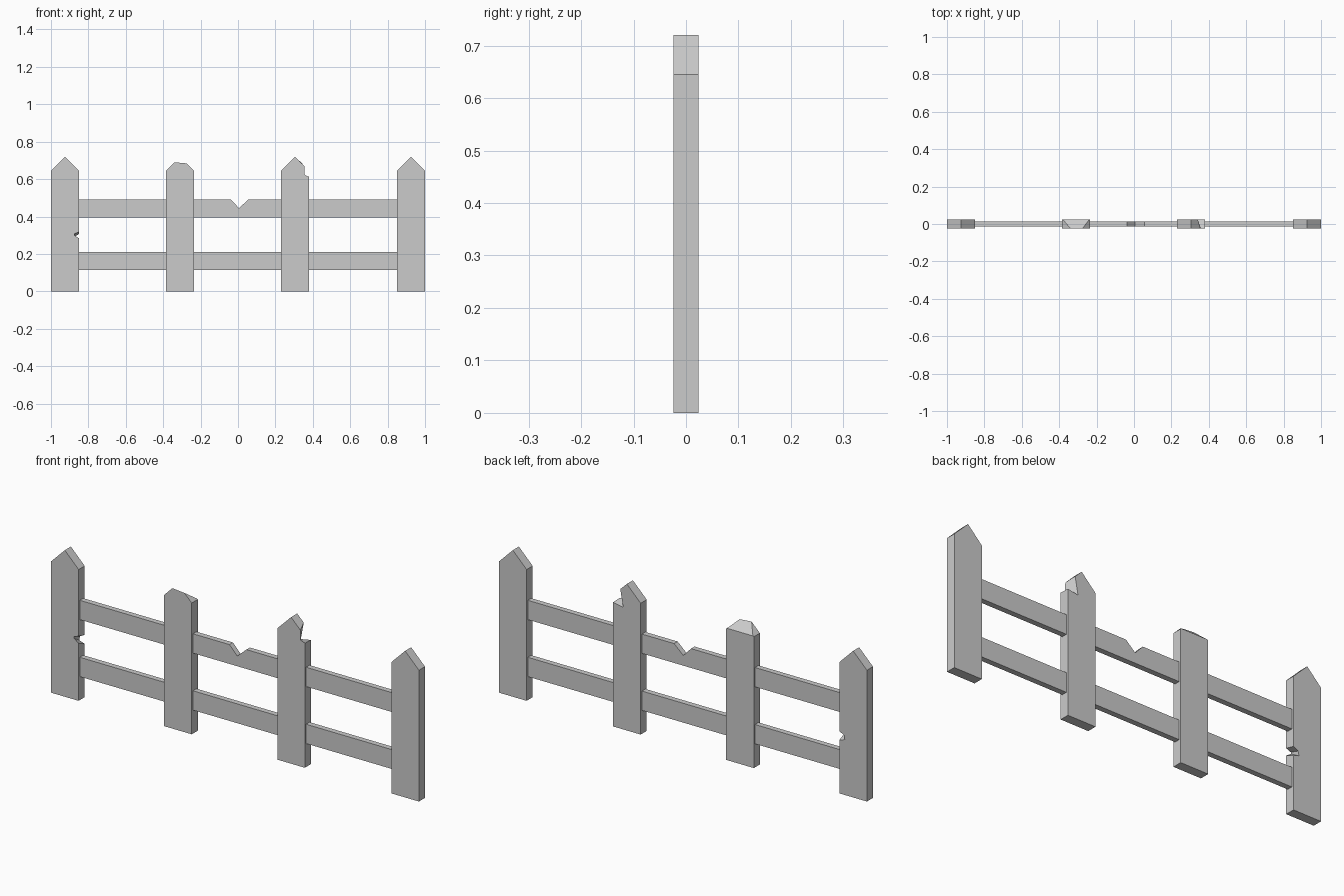
import bpy
import bmesh

cube = bpy.data.objects.get("Cube")
if cube:
    bpy.data.objects.remove(cube, do_unlink=True)

grey = bpy.data.materials.new("weathered grey")
grey.use_nodes = True
colour = (0.6, 0.6, 0.6, 1)
grey.diffuse_color = colour
grey.node_tree.nodes["Principled BSDF"].inputs["Base Color"].default_value = colour

HALF = 0.075      # half post width
SHOULDER = 0.645  # where the pointed tip starts
PEAK = 0.72


def plank(name, x, half_depth, front, back=None):
    """Board from an x-z outline; the back outline may differ for rough breaks."""
    bm = bmesh.new()
    rings = []
    for outline, y in ((front, -half_depth), (back or front, half_depth)):
        rings.append([bm.verts.new((px, y, pz)) for px, pz in outline])
    bm.faces.new(rings[0])
    bm.faces.new(rings[1][::-1])
    n = len(front)
    for i in range(n):
        j = (i + 1) % n
        bm.faces.new((rings[0][i], rings[1][i], rings[1][j], rings[0][j]))
    bmesh.ops.recalc_face_normals(bm, faces=bm.faces)
    mesh = bpy.data.meshes.new(name)
    bm.to_mesh(mesh)
    bm.free()
    mesh.materials.append(grey)
    obj = bpy.data.objects.new(name, mesh)
    obj.location.x = x
    bpy.context.collection.objects.link(obj)
    return obj


def post(name, x, side=(), tip=((0, PEAK),), back_side=None, back_tip=None,
         shoulder=True):
    """Post outline: foot, optional damage on the +x edge, shoulders and tip."""
    def outline(edge, top):
        right = [(HALF, SHOULDER)] if shoulder else []
        return [(-HALF, 0), (HALF, 0), *edge, *right, *top, (-HALF, SHOULDER)]
    return plank(name, x, 0.0235, outline(side, tip),
                 outline(back_side or side, back_tip or tip))


# Outer post with a chipped edge
post("chipped_post", -0.925,
     side=[(HALF, 0.283), (0.05, 0.30), (0.05, 0.308), (HALF, 0.318)],
     back_side=[(HALF, 0.262), (0.045, 0.272), (0.05, 0.293), (HALF, 0.306)])

# Post with its tip worn away, sloping down to the back
post("worn_post", -0.31,
     tip=[(0.035, 0.684), (-0.03, 0.69)],
     back_tip=[(0.07, 0.648), (-0.07, 0.648)])

# Post with a split shoulder
post("split_post", 0.305, shoulder=False,
     tip=[(HALF, 0.612), (0.052, 0.622), (0.05, 0.67), (0, PEAK)],
     back_tip=[(HALF, 0.61), (0.02, 0.60), (0.036, 0.685), (0, PEAK)])

# Intact outer post
post("end_post", 0.925)

# Rails, the upper one notched
END = 0.86
plank("lower_rail", 0, 0.0135,
      [(-END, 0.115), (END, 0.115), (END, 0.21), (-END, 0.21)])
plank("upper_rail", 0, 0.0135,
      [(-END, 0.395), (END, 0.395), (END, 0.49), (0.055, 0.49),
       (0.005, 0.445), (-0.037, 0.49), (-END, 0.49)])
